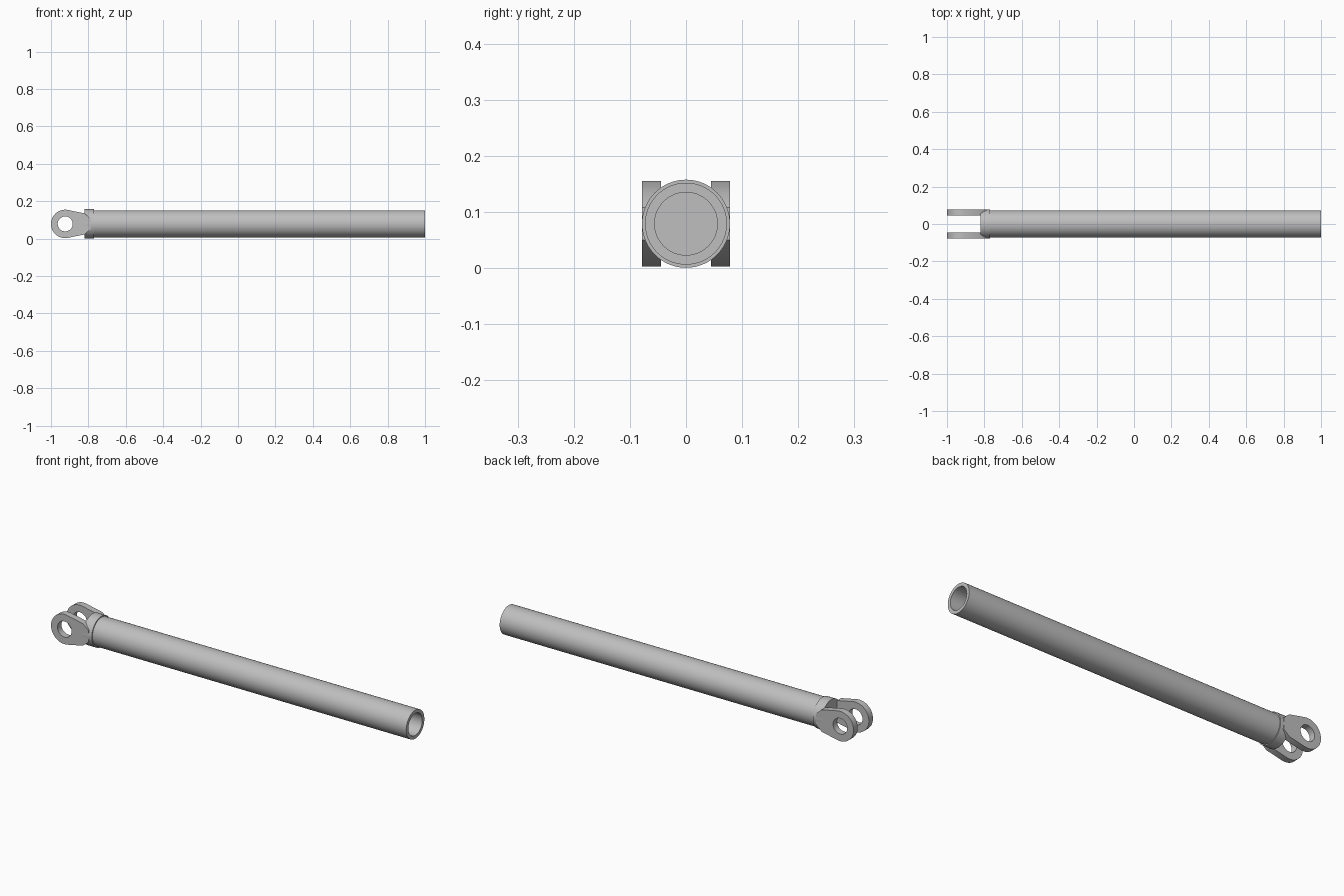
import bpy, bmesh
from math import radians, sin, cos, pi, acos, atan2

if "Cube" in bpy.data.objects:
    bpy.data.objects.remove(bpy.data.objects["Cube"], do_unlink=True)

AXIS_Z = 0.079
SEGMENTS = 64

steel = bpy.data.materials.new("brushed grey steel")
steel.use_nodes = True
colour = (0.52, 0.52, 0.52, 1)
steel.diffuse_color = colour
steel.node_tree.nodes["Principled BSDF"].inputs["Base Color"].default_value = colour


def finish(name, bm):
    bmesh.ops.recalc_face_normals(bm, faces=bm.faces)
    mesh = bpy.data.meshes.new(name)
    bm.to_mesh(mesh)
    bm.free()
    mesh.materials.append(steel)
    obj = bpy.data.objects.new(name, mesh)
    bpy.context.collection.objects.link(obj)
    bpy.ops.object.select_all(action='DESELECT')
    obj.select_set(True)
    bpy.context.view_layer.objects.active = obj
    bpy.ops.object.shade_smooth_by_angle(angle=radians(30))
    return obj


def turned(name, profile):
    """Revolve (x, radius) points around the rod axis and cap both ends."""
    bm = bmesh.new()
    rings = [[bm.verts.new((x, r * cos(2 * pi * i / SEGMENTS),
                            AXIS_Z + r * sin(2 * pi * i / SEGMENTS)))
              for i in range(SEGMENTS)] for x, r in profile]
    for a, b in zip(rings, rings[1:]):
        for i in range(SEGMENTS):
            j = (i + 1) % SEGMENTS
            bm.faces.new((a[i], a[j], b[j], b[i]))
    bm.faces.new(rings[0])
    bm.faces.new(rings[-1])
    return finish(name, bm)


# Hollow tube, open at the far end, and the collar that closes its near end
turned("tube", [(-0.78, 0.073), (1.0, 0.073), (1.0, 0.056), (-0.77, 0.056)])
turned("collar", [(-0.82, 0.0785), (-0.77, 0.0785)])


# Fork ears: round eye, tapered sides and chamfered root
EYE_X, EYE_R, HOLE_R = -0.924, 0.076, 0.04
ROOT = [(-0.82, 0.056), (-0.788, 0.029)]


def ear(name, y0, y1):
    dx, dz = ROOT[0][0] - EYE_X, ROOT[0][1]
    start = atan2(dz, dx) + acos(EYE_R / (dx * dx + dz * dz) ** 0.5)
    steps = 40
    arc = [start + (2 * pi - 2 * start) * i / steps for i in range(steps + 1)]
    outline = [(EYE_X + EYE_R * cos(a), EYE_R * sin(a)) for a in arc]
    outline += [(x, -z) for x, z in ROOT] + ROOT[::-1]
    hole = [(EYE_X + HOLE_R * cos(2 * pi * i / 48),
             HOLE_R * sin(2 * pi * i / 48)) for i in range(48)]
    bm = bmesh.new()
    edges = []
    for loop in (outline, hole):
        verts = [bm.verts.new((x, y0, AXIS_Z + z)) for x, z in loop]
        edges += [bm.edges.new((v, verts[i - 1])) for i, v in enumerate(verts)]
    bmesh.ops.triangle_fill(bm, edges=edges, use_beauty=True, normal=(0, 1, 0))
    plate = bmesh.ops.extrude_face_region(bm, geom=bm.faces[:])
    moved = [v for v in plate["geom"] if isinstance(v, bmesh.types.BMVert)]
    bmesh.ops.translate(bm, verts=moved, vec=(0, y1 - y0, 0))
    return finish(name, bm)


ear("front_fork_ear", -0.078, -0.045)
ear("back_fork_ear", 0.045, 0.078)
